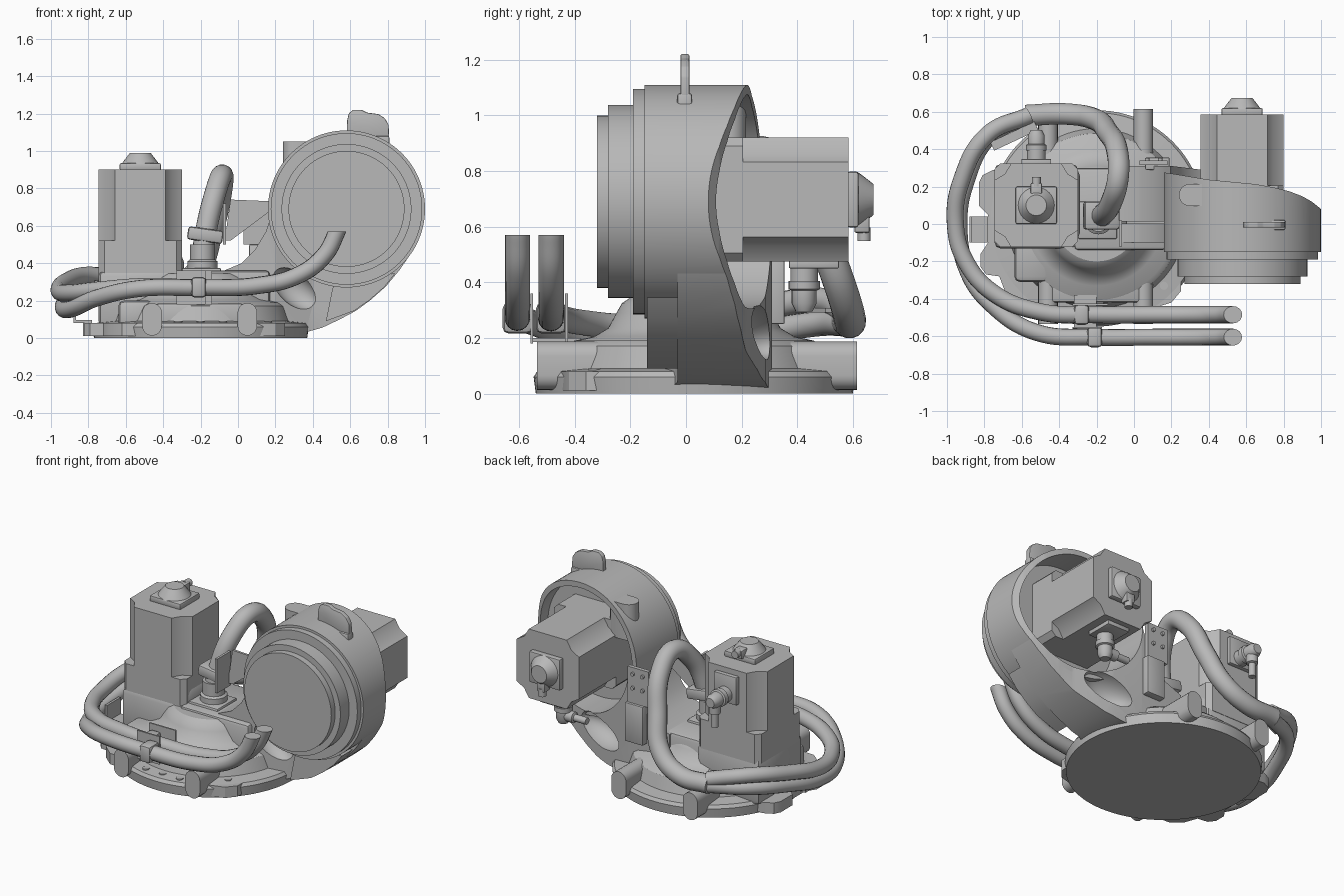
import bpy, bmesh, math
from mathutils import Matrix, Vector

if "Cube" in bpy.data.objects:
    bpy.data.objects.remove(bpy.data.objects["Cube"])

grey = bpy.data.materials.new("machine grey")
grey.use_nodes = True
TONE = (0.48, 0.48, 0.48, 1)
grey.diffuse_color = TONE
grey.node_tree.nodes["Principled BSDF"].inputs["Base Color"].default_value = TONE

I = Matrix.Identity(4)
PI = math.pi
parts = []


def move(x, y, z):
    return Matrix.Translation((x, y, z))


def spin(deg, axis):
    return Matrix.Rotation(math.radians(deg), 4, axis)


def finish(name, bm, M=I):
    bmesh.ops.recalc_face_normals(bm, faces=bm.faces)
    me = bpy.data.meshes.new(name)
    bm.to_mesh(me)
    bm.free()
    me.transform(M)
    me.materials.append(grey)
    ob = bpy.data.objects.new(name, me)
    bpy.context.collection.objects.link(ob)
    parts.append(ob)
    return ob


def prism(name, pts, lo, hi, axis="z", M=I, bevel=0):
    """Extrude an outline along z, or an x-z outline along y."""
    bm = bmesh.new()
    vs = [bm.verts.new((a, b, lo) if axis == "z" else (a, lo, b)) for a, b in pts]
    face = bm.faces.new(vs)
    ext = bmesh.ops.extrude_face_region(bm, geom=[face])
    step = (0, 0, hi - lo) if axis == "z" else (0, hi - lo, 0)
    bmesh.ops.translate(bm, vec=step, verts=[v for v in ext["geom"] if isinstance(v, bmesh.types.BMVert)])
    if bevel:
        bmesh.ops.bevel(bm, geom=bm.edges[:], offset=bevel, segments=2, affect="EDGES", profile=0.5)
    return finish(name, bm, M)


def box(name, x, y, z, M=I, bevel=0):
    pts = [(x[0], y[0]), (x[1], y[0]), (x[1], y[1]), (x[0], y[1])]
    return prism(name, pts, z[0], z[1], "z", M, bevel)


def lathe(name, profile, M=I, n=64):
    """Turn (radius, height) pairs round z and cap both ends."""
    bm = bmesh.new()
    rings = [[bm.verts.new((r * math.cos(2 * PI * i / n), r * math.sin(2 * PI * i / n), h))
              for i in range(n)] for r, h in profile]
    for a, b in zip(rings, rings[1:]):
        for i in range(n):
            j = (i + 1) % n
            bm.faces.new((a[i], a[j], b[j], b[i]))
    bm.faces.new(rings[0])
    bm.faces.new(rings[-1])
    return finish(name, bm, M)


def ball(name, centre, size, tilt=0):
    bm = bmesh.new()
    bmesh.ops.create_uvsphere(bm, u_segments=32, v_segments=16, radius=1)
    return finish(name, bm, move(*centre) @ spin(tilt, "Y") @ Matrix.Diagonal((*size, 1)))


def boolean(ob, tool, op="DIFFERENCE", keep=False):
    mod = ob.modifiers.new("cut", "BOOLEAN")
    mod.operation, mod.object, mod.solver = op, tool, "EXACT"
    bpy.context.view_layer.objects.active = ob
    bpy.ops.object.modifier_apply(modifier=mod.name)
    if not keep:
        parts.remove(tool)
        bpy.data.objects.remove(tool)


def tube(name, pts, radius):
    cu = bpy.data.curves.new(name, "CURVE")
    cu.dimensions = "3D"
    cu.bevel_depth, cu.bevel_resolution, cu.resolution_u = radius, 6, 10
    cu.use_fill_caps = True
    sp = cu.splines.new("BEZIER")
    sp.bezier_points.add(len(pts) - 1)
    for p, co in zip(sp.bezier_points, pts):
        p.co = co
        p.handle_left_type = p.handle_right_type = "AUTO"
    cu.materials.append(grey)
    ob = bpy.data.objects.new(name, cu)
    bpy.context.collection.objects.link(ob)
    bpy.ops.object.select_all(action="DESELECT")
    ob.select_set(True)
    bpy.context.view_layer.objects.active = ob
    bpy.ops.object.convert(target="MESH")
    parts.append(bpy.context.view_layer.objects.active)
    return parts[-1]


def slot(w, h, n=10):
    """Upright rounded slot outline."""
    r, d = w / 2, (h - w) / 2
    top = [(r * math.cos(PI * i / n), d + r * math.sin(PI * i / n)) for i in range(n + 1)]
    return top + [(-x, -y) for x, y in top]


# Base: round foot with low casting, ears and mounting stubs
lathe("base_casting", [(0.57, 0), (0.578, 0.06), (0.565, 0.08), (0.48, 0.09), (0.455, 0.17), (0.43, 0.19),
                       (0.36, 0.205), (0.31, 0.235), (0.28, 0.29), (0.26, 0.325), (0.23, 0.345)],
      move(-0.2, 0.03, 0), 96)
ears = [(-0.62, -0.42), (0.1, -0.45), (0.2, -0.42), (0.25, -0.36), (0.26, 0.2), (-0.75, 0.29), (-0.81, 0.26),
        (-0.83, 0.22), (-0.83, 0.1), (-0.78, 0.05), (-0.78, -0.1), (-0.82, -0.16), (-0.82, -0.23),
        (-0.79, -0.27), (-0.72, -0.28), (-0.69, -0.36)]
prism("base_ears", ears, 0.01, 0.08)
for x in (-0.46, 0.05):
    prism("mounting_stub", slot(0.105, 0.175), -0.535, 0.615, "y", move(x, 0, 0.1))
box("bolt_pad", (-0.44, 0.03), (-0.42, -0.2), (0.05, 0.185), bevel=0.015)
box("side_pad", (-0.64, -0.45), (-0.31, 0.0), (0.05, 0.2), bevel=0.03)
for x in (-0.32, -0.2, -0.08, 0.16):
    lathe("foot_bolt", [(0.022, 0.05), (0.022, 0.09)], move(x, -0.48 if x < 0.1 else -0.33, 0), 16)

# Motor pedestal and shoulder
box("motor_pedestal", (-0.745, -0.3), (-0.13, 0.32), (0.06, 0.36), bevel=0.03)
box("motor_shoulder", (-0.5, -0.29), (-0.09, 0.3), (0.28, 0.45), bevel=0.04)
box("centre_deck", (-0.32, 0.17), (-0.14, 0.3), (0.08, 0.36), bevel=0.02)

# Housing ring and leg, each with a curved back
back = [(1.05, 0.02), (1.0, 0.08), (0.95, 0.12), (0.9, 0.148), (0.83, 0.175), (0.74, 0.197), (0.65, 0.213)]
HUB = move(0.58, 0, 0.69)
ring = [(0.42 * math.cos(2 * PI * i / 96), 0.42 * math.sin(2 * PI * i / 96)) for i in range(96)]
housing = prism("arm_housing", ring, -0.15, 0.4, "y", HUB)
plan = [(-0.15, -0.3), (1.05, -0.3)] + back + [(0.4, 0.237), (0.2, 0.27), (-0.15, 0.32)]
boolean(housing, prism("plan_tool", plan, -0.1, 1.3), "INTERSECT")
side = [(-0.1, 0.05), (0.3, 0.02), (0.36, 0.03), (0.45, 0.055), (0.545, 0.1), (0.63, 0.145), (0.705, 0.2),
        (0.79, 0.275), (0.865, 0.365), (0.91, 0.43), (0.945, 0.5), (0.975, 0.58), (0.58, 0.69), (0.25, 0.85),
        (0.175, 0.65), (0.15, 0.57), (0.09, 0.47), (0.02, 0.4), (-0.1, 0.35)]
leg = prism("arm_leg", side, -0.3, 0.4, "y")
plan = [(-0.15, -0.1), (0.2, -0.1), (0.4, -0.03), (1.05, -0.03)] + back + [(0.52, 0.255), (0.4, 0.285),
                                                                          (0.2, 0.31), (-0.15, 0.31)]
boolean(leg, prism("plan_tool", plan, -0.1, 1.3), "INTERSECT")
recess = lathe("recess_tool", [(0.385, -0.03), (0.385, -0.8)], HUB @ spin(90, "X"), 96)
boolean(housing, recess, keep=True)
boolean(leg, recess)
boolean(leg, ball("front_pocket_tool", (0.31, -0.08, 0.26), (0.15, 0.09, 0.085), 40))
boolean(leg, ball("rear_pocket_tool", (0.43, 0.29, 0.22), (0.17, 0.13, 0.085), -20))
prism("leg_rib", [(0.47, 0.09), (0.62, 0.145), (0.7, 0.2), (0.78, 0.27), (0.84, 0.345), (0.52, 0.32),
                  (0.5, 0.24)], -0.14, 0.0, "y")

# Output flange, stepped toward the front
lathe("output_flange", [(0.405, 0.1), (0.405, 0.19), (0.347, 0.19), (0.347, 0.28), (0.31, 0.28),
                        (0.31, 0.32)], HUB @ spin(90, "X"), 96)

# Lifting lug and top boss
lug = [(0.58, 1.02), (0.583, 1.16), (0.592, 1.2), (0.615, 1.22), (0.66, 1.22), (0.69, 1.205), (0.75, 1.197),
       (0.785, 1.175), (0.805, 1.14), (0.81, 1.04)]
prism("lifting_lug", lug, -0.02, 0.012, "y", bevel=0.005)
box("lug_foot", (0.57, 0.81), (-0.032, 0.022), (1.0, 1.08), bevel=0.01)
prism("housing_boss", slot(0.12, 0.18), 0.82, 1.05, "z", move(0.33, 0.155, 0) @ spin(90, "Z"))


def motor(tag, M, turn):
    """Motor with its top at z = 0, shaft downwards and plug toward +y."""
    h, b, c = 0.2225, 0.135, 0.168
    notched, plain = [], []
    for q in range(4):
        R = spin(90 * q, "Z")
        notched += [(R @ Vector(p)).to_2d() for p in ((-c, -c, 0), (-b, -h, 0), (b, -h, 0))]
        plain += [(R @ Vector(p)).to_2d() for p in ((-h + 0.03, -h, 0), (h - 0.03, -h, 0))]
    prism(tag + "_body", notched, -0.4, 0, "z", M)
    prism(tag + "_flange", plain, -0.57, -0.38, "z", M)
    # Encoder cap
    box(tag + "_cap_base", (-0.11, 0.11), (-0.1, 0.1), (-0.005, 0.035), M, 0.008)
    lathe(tag + "_cap", [(0.1, 0.03), (0.09, 0.045), (0.055, 0.09)], M, 32)
    box(tag + "_cap_port", (-0.03, 0.03), (0.04, 0.12), (0.02, 0.075), M, 0.008)
    lathe(tag + "_cap_plug", [(0.024, 0), (0.024, 0.05)], M @ move(0, 0.1, 0.055) @ spin(-90, "X"), 16)
    # Power plug with elbow
    box(tag + "_plug_plate", (-0.08, 0.08), (h - 0.01, h + 0.025), (-0.215, -0.035), M, 0.005)
    lathe(tag + "_plug", [(0.05, 0), (0.05, 0.05), (0.056, 0.05), (0.056, 0.08), (0.045, 0.085),
                          (0.045, 0.13), (0.03, 0.16)], M @ move(0, h + 0.02, -0.16) @ spin(-90, "X"), 24)
    lathe(tag + "_elbow", [(0.035, 0), (0.035, 0.08), (0.022, 0.085), (0.022, 0.17)],
          M @ move(0, h + 0.13, -0.16) @ turn, 20)


motor("upright_motor", move(-0.5225, 0.1, 0.9), spin(180, "X"))
motor("arm_motor", move(0.5775, 0.585, 0.6975) @ spin(-90, "X"), spin(-90, "Y"))

# Hoses: one thick loop that splits into two thin lines with level-cut ends
tube("main_hose", [(-0.2, 0.02, 0.33), (-0.175, 0.04, 0.55), (-0.12, 0.12, 0.78), (-0.085, 0.25, 0.87),
                   (-0.09, 0.39, 0.78), (-0.14, 0.49, 0.56), (-0.21, 0.56, 0.37), (-0.36, 0.588, 0.27),
                   (-0.58, 0.58, 0.26)], 0.058)
run = [(-0.2, 0.27), (0.1, 0.28), (0.32, 0.335), (0.46, 0.44), (0.525, 0.56), (0.55, 0.63)]
upper = tube("upper_hose", [(-0.56, 0.58, 0.29), (-0.78, 0.48, 0.335), (-0.92, 0.24, 0.3), (-0.955, 0, 0.25),
                            (-0.9, -0.2, 0.24), (-0.75, -0.37, 0.255), (-0.5, -0.47, 0.275)]
             + [(x, -0.485, z) for x, z in run], 0.046)
lower = tube("lower_hose", [(-0.56, 0.58, 0.25), (-0.77, 0.47, 0.25), (-0.9, 0.22, 0.21), (-0.935, 0, 0.165),
                            (-0.89, -0.25, 0.155), (-0.75, -0.44, 0.215), (-0.52, -0.58, 0.265)]
             + [(x, -0.605, z) for x, z in run], 0.045)
for hose in (upper, lower):
    boolean(hose, box("end_tool", (0.3, 0.8), (-0.8, -0.3), (0.57, 0.9)))

# Hose clamps and brackets
for x, y in ((-0.28, -0.485), (-0.21, -0.605)):
    box("hose_clamp", (x - 0.04, x + 0.04), (y - 0.054, y + 0.054), (0.216, 0.326), bevel=0.02)
box("clamp_plate", (-0.33, -0.17), (-0.56, -0.55), (0.18, 0.36))
box("clamp_arm", (-0.32, -0.2), (-0.55, -0.38), (0.185, 0.2))
box("clamp_riser", (-0.33, -0.14), (-0.435, -0.425), (0.18, 0.36))
box("hose_seat", (-0.3, -0.09), (-0.08, 0.12), (0.33, 0.375), bevel=0.01)
lathe("hose_collar", [(0.08, 0.36), (0.08, 0.41), (0.066, 0.42), (0.066, 0.5)], move(-0.19, 0.025, 0), 32)
box("hose_band", (-0.095, 0.095), (-0.075, 0.075), (-0.035, 0.035),
    move(-0.175, 0.045, 0.55) @ spin(8, "Y"), 0.015)
prism("hose_stay", [(-0.08, 0.52), (-0.04, 0.52), (0.2, 0.7), (0.2, 0.73), (-0.04, 0.74), (-0.06, 0.6)],
      0.0, 0.015, "y")
box("stay_tab", (-0.08, -0.065), (-0.12, 0.02), (0.5, 0.72))
box("junction_plate", (0.03, 0.18), (0.315, 0.34), (0.5, 0.73))
box("junction_box", (0.06, 0.19), (0.29, 0.355), (0.25, 0.5), bevel=0.006)
for z in (0.6, 0.69):
    for x in (0.07, 0.14):
        lathe("junction_screw", [(0.012, 0), (0.012, 0.018)], move(x, 0.335, z) @ spin(-90, "X"), 12)
box("side_bracket", (-0.88, -0.78), (-0.1, 0.04), (0.08, 0.095))
box("side_bracket_wall", (-0.88, -0.865), (-0.1, 0.04), (0.08, 0.2))
box("rear_bracket", (-0.13, 0.13), (-0.025, 0.025), (-0.008, 0.008),
    move(-0.64, 0.47, 0.3) @ spin(25, "Z"))

# Smooth curved walls, keep edges crisp
bpy.ops.object.select_all(action="DESELECT")
for ob in parts:
    ob.select_set(True)
bpy.context.view_layer.objects.active = parts[0]
bpy.ops.object.shade_smooth_by_angle(angle=math.radians(32))
